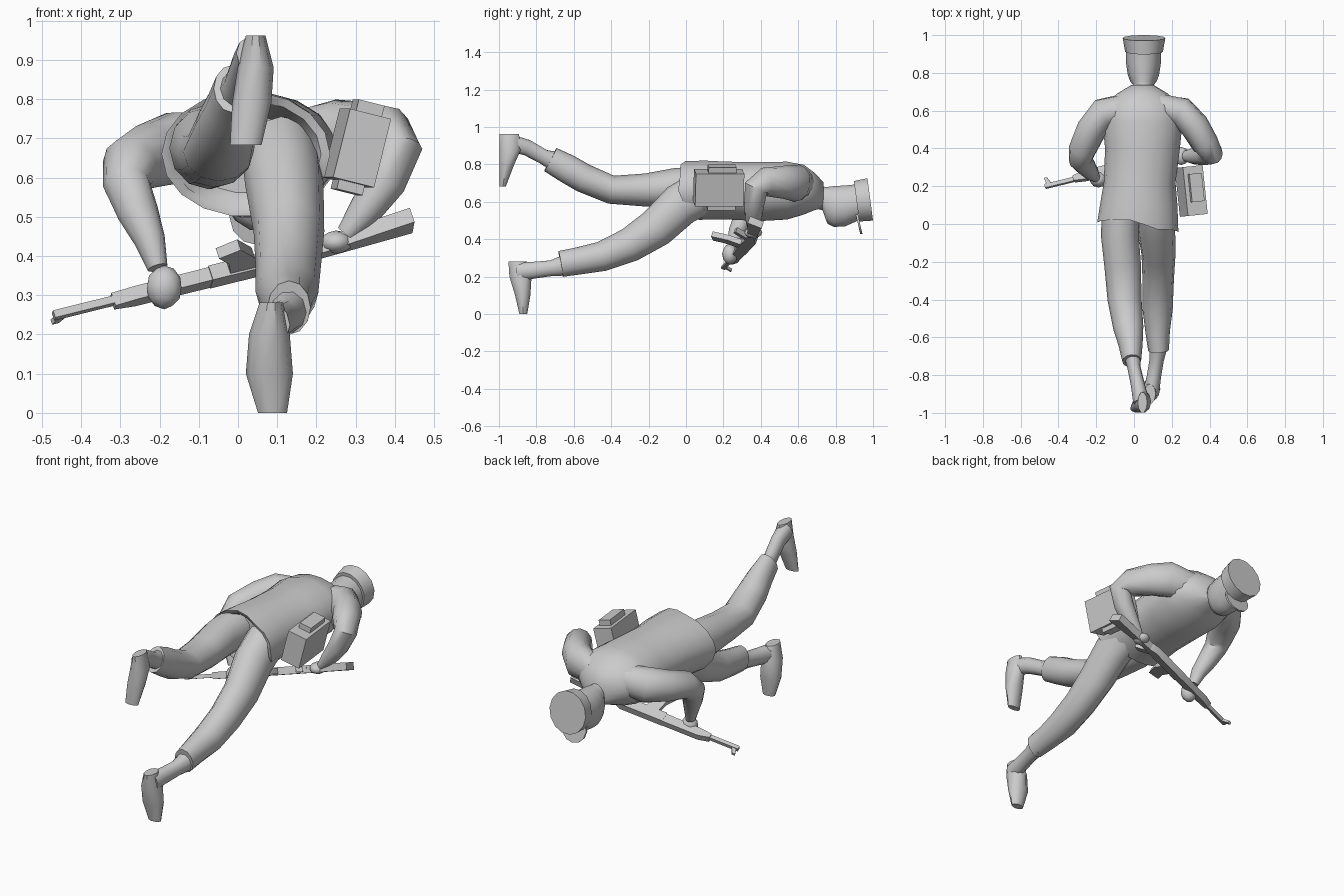
import bpy, bmesh, math
from mathutils import Vector, Matrix, Euler

grey = bpy.data.materials.new("plain grey")
grey.diffuse_color = (0.6, 0.6, 0.6, 1)


def finish(name, bm):
    bmesh.ops.recalc_face_normals(bm, faces=bm.faces)
    me = bpy.data.meshes.new(name)
    bm.to_mesh(me)
    bm.free()
    me.materials.append(grey)
    ob = bpy.data.objects.new(name, me)
    bpy.context.collection.objects.link(ob)
    return ob


def tube(name, rings, sides=10, axis=None):
    """Loft ellipses (x, y, z, radius across, radius deep) along a path."""
    bm = bmesh.new()
    loops = []
    cs = [Vector(r[:3]) for r in rings]
    for i, r in enumerate(rings):
        t = Vector(axis) if axis else cs[min(i + 1, len(cs) - 1)] - cs[max(i - 1, 0)]
        t.normalize()
        u = Vector((1, 0, 0))
        u = (u - t * u.dot(t)).normalized()
        v = t.cross(u)
        loop = []
        for k in range(sides):
            a = 2 * math.pi * k / sides
            loop.append(bm.verts.new(cs[i] + u * r[3] * math.cos(a) + v * r[4] * math.sin(a)))
        loops.append(loop)
    for a, b in zip(loops, loops[1:]):
        for k in range(sides):
            n = (k + 1) % sides
            bm.faces.new((a[k], a[n], b[n], b[k]))
    bm.faces.new(loops[0])
    bm.faces.new(loops[-1])
    return finish(name, bm)


def ball(name, centre, radii):
    bm = bmesh.new()
    bmesh.ops.create_icosphere(bm, subdivisions=2, radius=1)
    bm.transform(Matrix.Translation(centre) @ Matrix.Diagonal((*radii, 1)))
    return finish(name, bm)


def box(name, centre, size, rot):
    bm = bmesh.new()
    bmesh.ops.create_cube(bm, size=1)
    bm.transform(Matrix.Translation(centre) @ Euler(rot).to_matrix().to_4x4()
                 @ Matrix.Diagonal((*size, 1)))
    return finish(name, bm)


def clamp(v):
    return max(0, min(1, v))


# Jacket with an open, recessed hem that waves around the hips
jacket = tube("jacket", [
    (.02, .11, .66, .14, .10), (.02, .01, .66, .192, .138), (.02, .0, .66, .215, .16),
    (.025, .10, .663, .205, .16), (.03, .22, .66, .190, .157), (.045, .40, .655, .198, .16),
    (.045, .54, .66, .212, .157), (.045, .63, .665, .20, .135), (.045, .69, .655, .135, .10),
    (.045, .735, .635, .06, .07)], 18, (0, 1, 0))
for v in jacket.data.vertices:
    if v.co.y < .02:
        back, low = clamp((v.co.z - .6) / .15), clamp((.64 - v.co.z) / .13)
        v.co.y += .02 * back + .07 * low - .05 * clamp(v.co.x / .12) * (1 - low)

# Head and cap
tube("head", [
    (.05, .67, .64, .055, .07), (.05, .73, .618, .05, .065), (.05, .755, .582, .07, .10),
    (.05, .79, .575, .083, .112), (.05, .85, .578, .092, .112), (.05, .92, .597, .092, .10)],
    14, (0, 1, 0))
tube("cap", [(.053, .912, .603, .10, .112), (.053, .985, .613, .113, .117)], 14, (0, .99, .13))
tube("cap_visor", [(.053, .915, .50, .075, .075), (.053, .927, .50, .075, .075)], 12, (0, .97, .22))

# Trouser legs, ending in cuffs
tube("raised_leg", [
    (-.07, .08, .68, .10, .11), (-.075, -.06, .675, .10, .105), (-.06, -.22, .663, .097, .088),
    (-.05, -.40, .665, .09, .076), (-.03, -.55, .728, .08, .078), (-.018, -.64, .78, .064, .077),
    (-.012, -.725, .826, .05, .07)], 12)
tube("lower_leg", [
    (.11, .09, .65, .10, .12), (.118, -.03, .585, .10, .115), (.13, -.16, .46, .09, .105),
    (.128, -.30, .37, .083, .092), (.125, -.45, .308, .08, .08), (.125, -.57, .285, .065, .073),
    (.13, -.67, .268, .055, .07)], 12)

# Ankles and feet
tube("raised_ankle", [(-.01, -.69, .812, .044, .058), (.0, -.76, .84, .035, .042),
                      (.02, -.85, .89, .037, .045), (.038, -.94, .915, .043, .048)], 10)
tube("raised_foot", [
    (.045, -.945, .962, .025, .055), (.045, -.94, .88, .046, .06),
    (.035, -.96, .79, .05, .04), (.02, -.98, .683, .04, .018)], 10, (0, 0, -1))
tube("lower_ankle", [(.13, -.64, .262, .05, .06), (.12, -.72, .245, .038, .044),
                     (.105, -.81, .235, .038, .047), (.09, -.90, .225, .043, .052)], 10)
tube("lower_foot", [
    (.085, -.90, .282, .03, .052), (.08, -.885, .2, .052, .062),
    (.08, -.873, .1, .06, .043), (.088, -.87, 0, .037, .022)], 10, (0, 0, -1))

# Arms and hands
tube("right_arm", [
    (.13, .62, .69, .07, .08), (.25, .592, .70, .082, .10), (.32, .52, .705, .078, .088),
    (.38, .42, .705, .072, .078), (.412, .375, .675, .058, .065), (.375, .365, .59, .054, .054),
    (.32, .36, .51, .042, .045), (.275, .36, .455, .026, .03)], 12)
tube("left_arm", [
    (-.04, .62, .69, .07, .08), (-.16, .585, .675, .085, .095), (-.225, .50, .655, .08, .085),
    (-.275, .39, .632, .073, .073), (-.285, .34, .585, .06, .065), (-.255, .305, .51, .053, .053),
    (-.225, .27, .44, .04, .043), (-.205, .25, .37, .026, .03)], 12)
ball("right_hand", (.25, .36, .435), (.042, .048, .03))
ball("left_hand", (-.188, .235, .32), (.046, .042, .056))

# Rifle: side profiles (along, below) extruded across a slanted frame
start = Vector((-.47, .2, .248))
along = Vector((.91, .22, .225)).normalized()
down = Vector((.1, -.9, .36))
down = (down - along * down.dot(along)).normalized()
across = along.cross(down)


def gun_part(name, outline, half):
    bm = bmesh.new()
    rows = [[bm.verts.new(start + along * s + down * d + across * w) for s, d in outline]
            for w in (-half, half)]
    n = len(outline)
    bm.faces.new(rows[0])
    bm.faces.new(rows[1])
    for k in range(n):
        m = (k + 1) % n
        bm.faces.new((rows[0][k], rows[0][m], rows[1][m], rows[1][k]))
    finish(name, bm)


gun_part("rifle_barrel", [(0, -.01), (.25, -.01), (.25, .012), (0, .012)], .01)
gun_part("rifle_front_sight", [(.0, -.045), (.018, -.045), (.035, -.01), (.01, -.01)], .007)
gun_part("rifle_handguard", [(.16, -.015), (.22, -.03), (.44, -.03), (.44, .025), (.22, .02), (.16, .012)], .018)
gun_part("rifle_receiver", [(.42, -.03), (.66, -.03), (.70, -.012), (.70, .03), (.42, .03)], .02)
gun_part("rifle_stock", [(.68, -.015), (.96, .01), (.955, .09), (.72, .03), (.68, .028)], .02)
gun_part("rifle_grip", [(.635, .02), (.675, .02), (.71, .10), (.675, .105)], .014)
gun_part("rifle_magazine", [(.47, .02), (.54, .02), (.525, .10), (.475, .185), (.42, .16), (.455, .10)], .015)

# Hip bag with its strap block
tilt = (0, math.radians(14), math.radians(6))
box("hip_bag", (.303, .175, .675), (.108, .26, .18), tilt)
box("hip_bag_strap", (.305, .19, .677), (.068, .15, .235), tilt)

# Soften rounded parts while keeping hard edges
bpy.ops.object.select_all(action='SELECT')
bpy.context.view_layer.objects.active = bpy.data.objects["jacket"]
bpy.ops.object.shade_smooth_by_angle(angle=math.radians(45))
